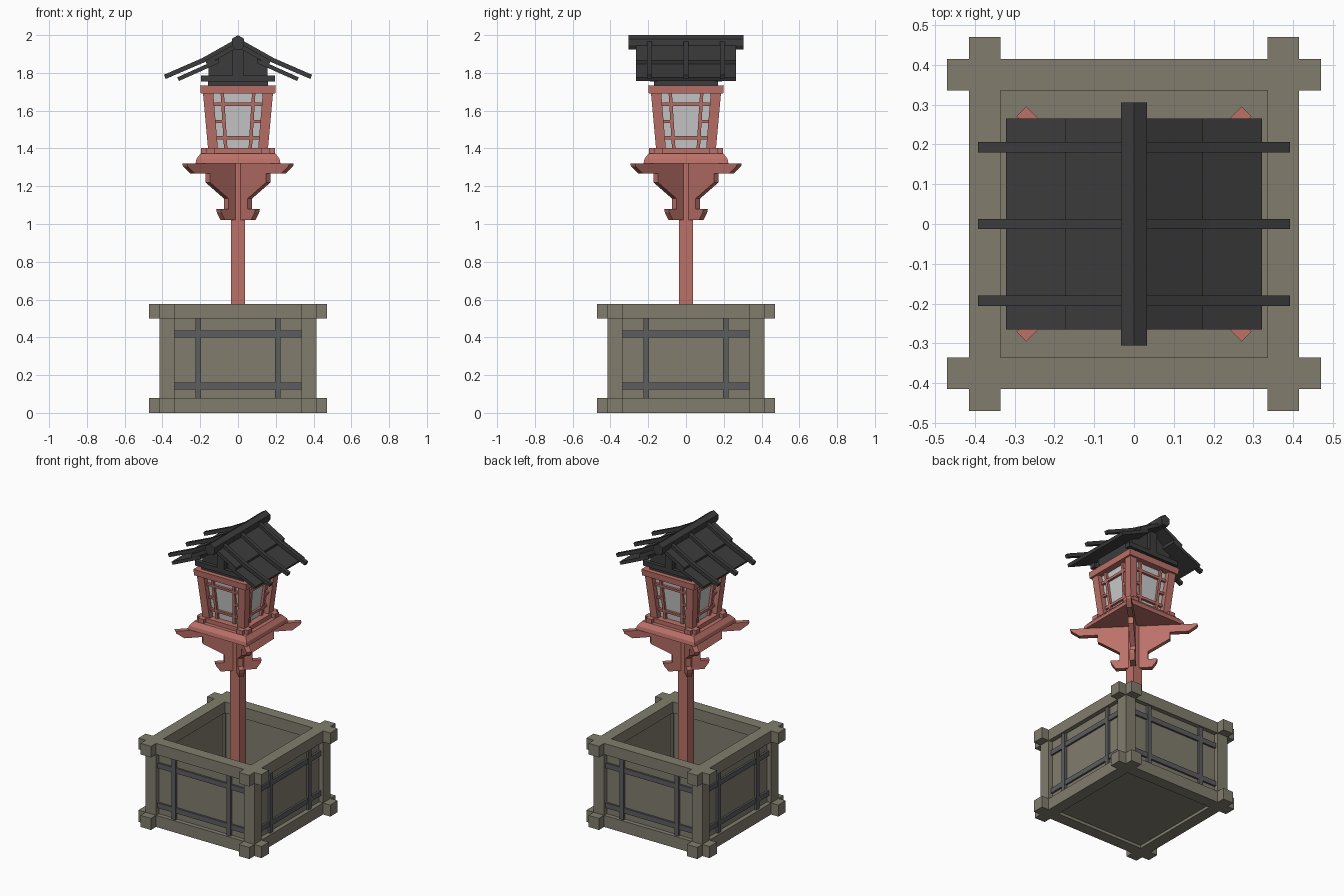
import bpy, bmesh, math
from mathutils import Matrix, Vector

if "Cube" in bpy.data.objects:
    bpy.data.objects.remove(bpy.data.objects["Cube"])


def material(name, rgb):
    m = bpy.data.materials.new(name)
    m.diffuse_color = (*rgb, 1)
    m.use_nodes = True
    m.node_tree.nodes["Principled BSDF"].inputs["Base Color"].default_value = m.diffuse_color
    return m


STONE = material("stone", (0.22, 0.205, 0.155))
IRON = material("iron", (0.11, 0.11, 0.118))
RED = material("red_wood", (0.5, 0.165, 0.14))
PAPER = material("paper", (0.52, 0.52, 0.52))
ROOF = material("dark_roof", (0.045, 0.045, 0.047))
QUARTERS = [Matrix.Rotation(i * math.pi / 2, 4, 'Z') for i in range(4)]
ONE = [Matrix.Identity(4)]
MIRROR_X = [Matrix.Identity(4), QUARTERS[2]]


def prism(bottom, top):
    """Solid between two matching rings of points."""
    return [Vector(p) for p in bottom], [Vector(p) for p in top]


def box(x0, x1, y0, y1, z0, z1):
    ring = [(x0, y0), (x1, y0), (x1, y1), (x0, y1)]
    return prism([(x, y, z0) for x, y in ring], [(x, y, z1) for x, y in ring])


def frustum(r0, r1, z0, z1):
    c = [(-1, -1), (1, -1), (1, 1), (-1, 1)]
    return prism([(x * r0, y * r0, z0) for x, y in c], [(x * r1, y * r1, z1) for x, y in c])


def slab(profile, y0, y1):
    """XZ profile extruded along y."""
    return prism([(x, y0, z) for x, z in profile], [(x, y1, z) for x, z in profile])


def build(name, mat, solids, copies=ONE):
    bm = bmesh.new()
    for m in copies:
        for a, b in solids:
            va = [bm.verts.new(m @ p) for p in a]
            vb = [bm.verts.new(m @ p) for p in b]
            n = len(va)
            bm.faces.new(va[::-1])
            bm.faces.new(vb)
            for i in range(n):
                j = (i + 1) % n
                bm.faces.new((va[i], va[j], vb[j], vb[i]))
    bmesh.ops.recalc_face_normals(bm, faces=bm.faces)
    me = bpy.data.meshes.new(name)
    bm.to_mesh(me)
    bm.free()
    me.materials.append(mat)
    ob = bpy.data.objects.new(name, me)
    bpy.context.collection.objects.link(ob)
    return ob


# planter: crossed beams, corner posts, recessed panels, floor
build("planter_top_beams", STONE, [box(-.47, .47, -.415, -.335, .5, .577)], QUARTERS)
build("planter_bottom_beams", STONE, [box(-.47, .47, -.415, -.335, 0, .08)], QUARTERS)
build("planter_corner_posts", STONE, [box(-.415, -.335, -.415, -.335, .08, .5)], QUARTERS)
build("planter_panels", STONE, [box(-.345, .345, -.385, -.35, .06, .52)], QUARTERS)
build("planter_floor", STONE, [box(-.345, .345, -.345, .345, .02, .05)])
build("planter_slats", IRON,
      [box(-.335, .335, -.398, -.38, z, z + .035) for z in (.125, .4)]
      + [box(x - .015, x + .015, -.402, -.38, .08, .5) for x in (-.21, .21)], QUARTERS)

# post and diagonal brackets
build("post", RED, [box(-.036, .036, -.036, .036, .03, 1.33)])
half = [(.283, 1.32), (.279, 1.305), (.242, 1.268), (.16, 1.268), (.16, 1.22), (.063, 1.135),
        (.063, 1.08), (.104, 1.08), (.1, 1.06), (.08, 1.02)]
R2 = math.sqrt(2)
profile = [(x * R2, z) for x, z in half] + [(-x * R2, z) for x, z in reversed(half)]
build("diagonal_brackets", RED, [slab(profile, -.017, .017)],
      [Matrix.Rotation(math.radians(a), 4, 'Z') for a in (45, 135)])

# lantern base and sill
build("lantern_base", RED, [frustum(.225, .22, 1.32, 1.345), frustum(.22, .197, 1.345, 1.374)])
build("lantern_sill", RED, [box(-.195, .195, -.17, -.125, 1.37, 1.402)], QUARTERS)

# lantern body: leaning corner columns, paper, lattice, top frame
Z0, Z1 = 1.4, 1.69


def on_face(x, z, d):
    t = (z - Z0) / (Z1 - Z0)
    return (x, -(.138 + .03 * t) + d, z)


def strip(xa, xb, xc, xd, z0, z1):
    """Lattice strip lying on the leaning front face."""
    pts = [(xa, z0), (xb, z0), (xd, z1), (xc, z1)]
    return prism([on_face(x, z, 0) for x, z in pts], [on_face(x, z, .02) for x, z in pts])


def square(c, h, z):
    return [(c - h, c - h, z), (c + h, c - h, z), (c + h, c + h, z), (c - h, c + h, z)]


build("lantern_columns", RED, [prism(square(.131, .026, Z0 - .02), square(.158, .027, Z1))], QUARTERS)
build("lantern_paper", PAPER, [frustum(.122, .152, Z0, Z1)])
lattice = [strip(-.125, .125, -.125, .125, z, z + .017) for z in (1.448, 1.625)]
for s in (-1, 1):
    lattice.append(strip(s * .065 - .009, s * .065 + .009, s * .083 - .009, s * .083 + .009, Z0, Z1))
    lattice.append(strip(s * .075, s * .125, s * .075, s * .125, 1.535, 1.55))
build("lantern_lattice", RED, lattice, QUARTERS)
build("lantern_top_frame", RED, [frustum(.197, .2, Z1, 1.732)])

# roof support and gables
build("roof_collar", ROOF, [box(-.16, .16, -.17, .17, 1.73, 1.76)])
build("roof_tie_beams", ROOF, [box(-.195, .195, y - .02, y + .02, 1.755, 1.787) for y in (-.17, .17)])
gable = [(-.155, 1.755), (.155, 1.755), (.155, 1.86), (0, 1.95), (-.155, 1.86)]
build("gable_block", ROOF, [slab(gable, -.165, .165)])
build("king_posts", ROOF, [box(-.028, .028, y - .015, y + .015, 1.785, 1.95) for y in (-.175, .175)])

# roof: two overlapping board layers per side, rafters, ridge
build("upper_roof_boards", ROOF, [slab([(0, 1.962), (.173, 1.866), (.165, 1.842), (0, 1.935)], -.265, .265)],
      MIRROR_X)
build("lower_roof_boards", ROOF, [slab([(.1, 1.876), (.322, 1.776), (.313, 1.757), (.1, 1.852)], -.265, .265)],
      MIRROR_X)
rafter = [(0, 1.985), (.19, 1.878), (.392, 1.79), (.383, 1.768), (.18, 1.855), (0, 1.955)]
build("rafters", ROOF, [slab(rafter, y - .013, y + .013) for y in (-.193, 0, .193)], MIRROR_X)
ridge = [(0, 2.0), (.033, 1.98), (.033, 1.945), (.02, 1.925), (-.02, 1.925), (-.033, 1.945), (-.033, 1.98)]
build("ridge_beam", ROOF, [slab(ridge, -.305, .305)])
